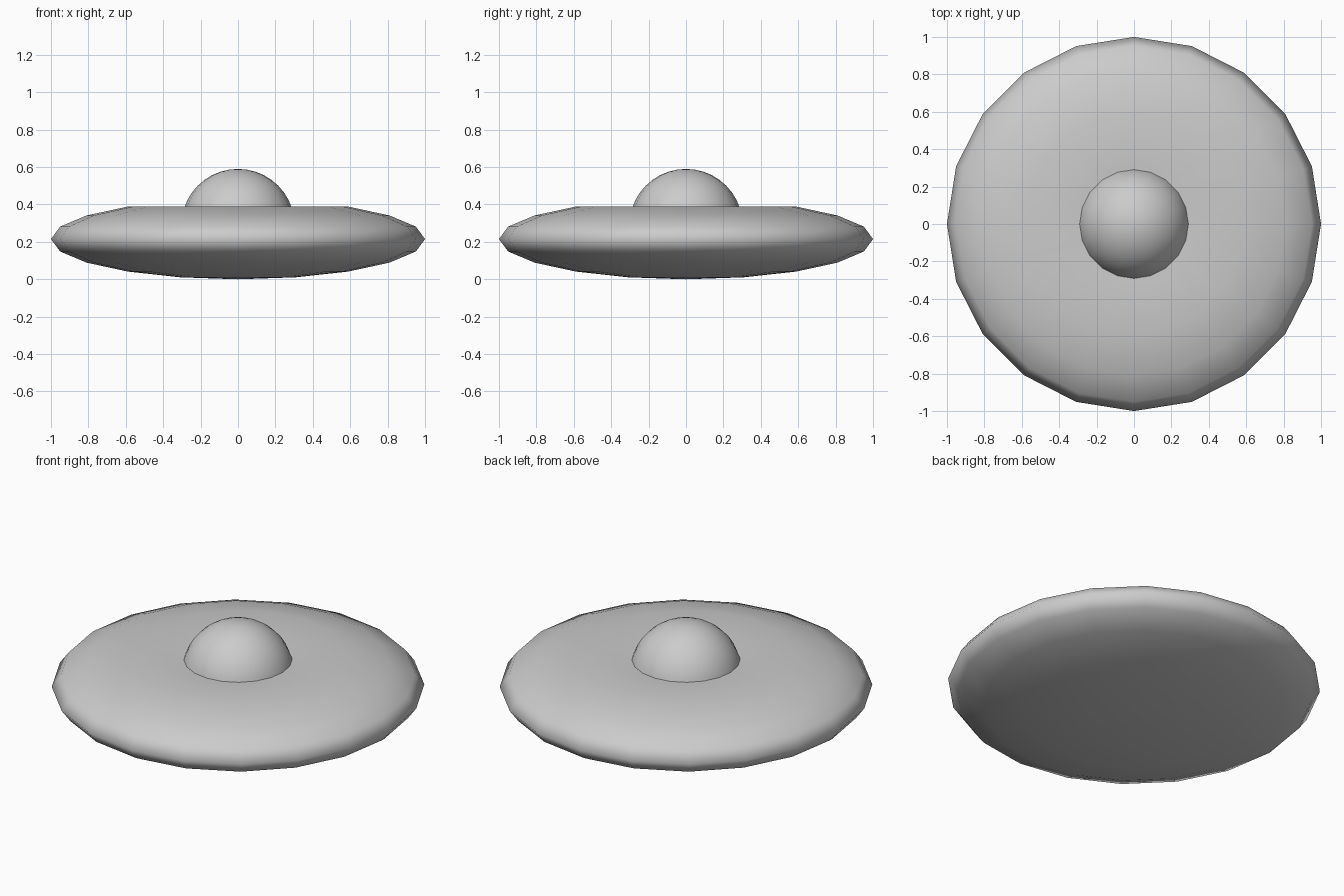
import bpy, bmesh, math

if "Cube" in bpy.data.objects:
    bpy.data.objects.remove(bpy.data.objects["Cube"])

SIDES = 20


def lathe(name, profile):
    """Revolve (radius, z) points, bottom to top, around the z axis."""
    bm = bmesh.new()
    rings = []
    for r, z in profile:
        if r == 0:
            rings.append([bm.verts.new((0, 0, z))] * SIDES)
        else:
            rings.append([bm.verts.new((r * math.cos(a), r * math.sin(a), z))
                          for a in (math.tau * i / SIDES for i in range(SIDES))])
    for lo, hi in zip(rings, rings[1:]):
        for i in range(SIDES):
            j = (i + 1) % SIDES
            corners = list(dict.fromkeys((lo[i], lo[j], hi[j], hi[i])))
            bm.faces.new(corners).smooth = True
    bmesh.ops.recalc_face_normals(bm, faces=bm.faces)
    mesh = bpy.data.meshes.new(name)
    bm.to_mesh(mesh)
    bm.free()
    ob = bpy.data.objects.new(name, mesh)
    bpy.context.collection.objects.link(ob)
    return ob


# Saucer hull: flattened sphere whose top is pressed into a shallow dish
HALF = 0.215
hull = [(0, 0)]
for k in range(1, 9):
    t = math.radians(18 * k)
    hull.append((math.sin(t), HALF * (1 - math.cos(t))))
hull += [(0.31, 0.37), (0, 0.365)]
lathe("saucer_hull", hull)

# Cockpit dome: smooth sphere cap sunk into the dish
R, CZ = 0.303, 0.287
dome = [(R * math.cos(math.radians(a)), CZ + R * math.sin(math.radians(a)))
        for a in range(9, 90, 9)]
lathe("cockpit_dome", dome + [(0, CZ + R)])
